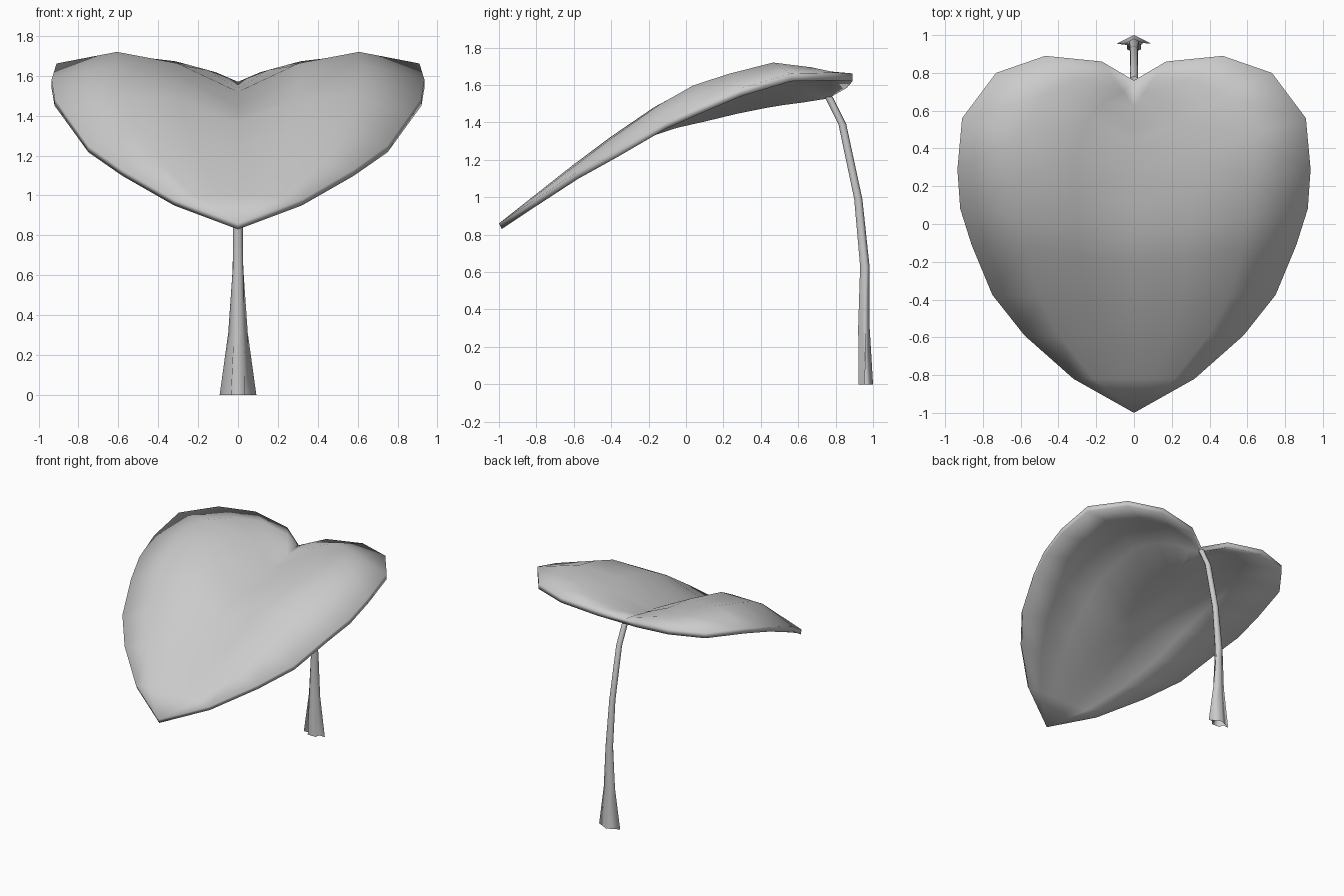
import bpy, bmesh, math
from mathutils import Vector

if "Cube" in bpy.data.objects:
    bpy.data.objects.remove(bpy.data.objects["Cube"])


def finish(bm, name):
    bmesh.ops.recalc_face_normals(bm, faces=bm.faces)
    me = bpy.data.meshes.new(name)
    bm.to_mesh(me)
    bm.free()
    ob = bpy.data.objects.new(name, me)
    bpy.context.collection.objects.link(ob)
    bpy.ops.object.select_all(action='DESELECT')
    ob.select_set(True)
    bpy.context.view_layer.objects.active = ob
    bpy.ops.object.shade_smooth_by_angle(angle=math.radians(180))
    return ob


# Leaf top: each row runs from the midrib (y, z) to the outline (x, y, z) with a bulge
NOTCH, TIP = (0, .76, 1.57), (0, -1, .86)
ROWS = [
    (.62, 1.548, .17, .86, 1.627, .02),
    (.52, 1.535, .47, .89, 1.662, .06),
    (.43, 1.52, .73, .80, 1.667, .085),
    (.28, 1.49, .91, .56, 1.662, .13),
    (.10, 1.445, .935, .29, 1.58, .14),
    (-.05, 1.41, .92, .08, 1.49, .15),
    (-.20, 1.36, .86, -.11, 1.405, .12),
    (-.42, 1.25, .75, -.375, 1.25, .08),
    (-.62, 1.14, .58, -.59, 1.13, .035),
    (-.82, 1.0, .32, -.82, .98, .01),
]
STEPS = (0, 1 / 3, 2 / 3, 1)


def underside(co):
    """Matching point on the lower skin: straight below at the back, tilted at the tip."""
    f = min(1, max(0, .3 - co.y))
    return co + Vector((0, .015 * f, -.042 + .012 * f))


def build_leaf():
    bm = bmesh.new()
    notch, tip = bm.verts.new(NOTCH), bm.verts.new(TIP)
    spine = [bm.verts.new((0, r[0], r[1])) for r in ROWS]
    outline = []
    for side in (1, -1):
        grid = []
        for v0, (my, mz, ex, ey, ez, b) in zip(spine, ROWS):
            m, e = Vector((0, my, mz)), Vector((side * ex, ey, ez))
            grid.append([v0] + [bm.verts.new(m.lerp(e, t) + Vector((0, 0, 4 * b * t * (1 - t))))
                                for t in STEPS[1:]])
        for a, c in zip(grid, grid[1:]):
            for j in range(len(STEPS) - 1):
                bm.faces.new((a[j], a[j + 1], c[j + 1], c[j]))
        for j in range(len(STEPS) - 1):
            bm.faces.new((notch, grid[0][j + 1], grid[0][j]))
            bm.faces.new((grid[-1][j], grid[-1][j + 1], tip))
        outline.append([notch] + [r[-1] for r in grid] + [tip])
    # Lower skin and the thin edge joining the two
    top_faces = list(bm.faces)
    low = {v: bm.verts.new(underside(v.co)) for v in list(bm.verts)}
    for f in top_faces:
        bm.faces.new([low[v] for v in reversed(f.verts)])
    for edge in outline:
        for a, b in zip(edge, edge[1:]):
            bm.faces.new((a, b, low[b], low[a]))
    return finish(bm, "leaf_blade")


# Stem: arrow-shaped foot blending into a thin round stalk
FOOT = [(0, .04), (-.092, -.005), (-.04, 0), (-.035, -.038),
        (.035, -.038), (.04, 0), (.092, -.005)]
PATH = [(.96, 0, 1, .026), (.95, .31, .4, .026), (.955, .63, .1, .025),
        (.92, .99, 0, .023), (.835, 1.39, 0, .022), (.76, 1.54, 0, .022)]


def build_stem():
    bm = bmesh.new()
    rings = []
    n = len(FOOT)
    for y, z, w, r in PATH:
        ring = []
        for k, (fx, fy) in enumerate(FOOT):
            a = math.pi / 2 + 2 * math.pi * k / n
            ring.append(bm.verts.new((w * fx + (1 - w) * r * math.cos(a),
                                      y + w * fy + (1 - w) * r * math.sin(a), z)))
        rings.append(ring)
    for a, b in zip(rings, rings[1:]):
        for k in range(n):
            bm.faces.new((a[k], a[(k + 1) % n], b[(k + 1) % n], b[k]))
    return finish(bm, "leaf_stem")


build_leaf()
build_stem()
